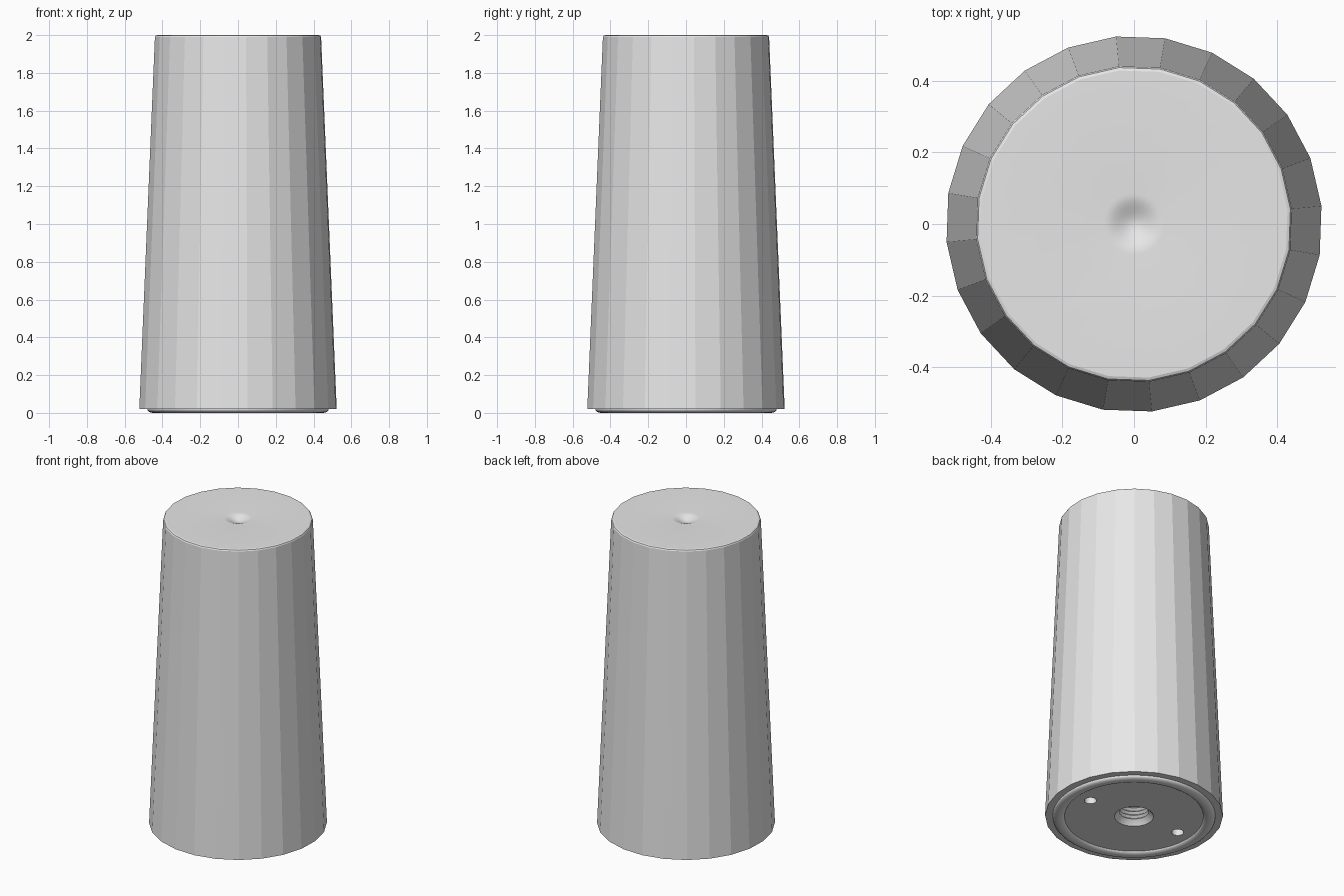
import bpy, bmesh
from math import pi, cos, sin, radians
from mathutils import Matrix

cube = bpy.data.objects.get("Cube")
if cube:
    bpy.data.objects.remove(cube)

grey = bpy.data.materials.new("plain grey")
grey.use_nodes = True
grey.diffuse_color = (0.8, 0.8, 0.8, 1)
grey.node_tree.nodes["Principled BSDF"].inputs["Base Color"].default_value = (0.8, 0.8, 0.8, 1)


def activate(obj):
    bpy.ops.object.select_all(action="DESELECT")
    obj.select_set(True)
    bpy.context.view_layer.objects.active = obj


def lathe(name, profile, sides, turn=0.0):
    """Revolve a list of (radius, height) points around z."""
    bm = bmesh.new()
    verts = [bm.verts.new((r, 0, z)) for r, z in profile]
    edges = [bm.edges.new(pair) for pair in zip(verts, verts[1:])]
    bmesh.ops.spin(bm, geom=verts + edges, cent=(0, 0, 0), axis=(0, 0, 1),
                   angle=2 * pi, steps=sides, use_duplicate=False)
    bmesh.ops.remove_doubles(bm, verts=bm.verts[:], dist=0.0005)
    bmesh.ops.recalc_face_normals(bm, faces=bm.faces[:])
    bm.transform(Matrix.Rotation(turn, 4, "Z"))
    mesh = bpy.data.meshes.new(name)
    bm.to_mesh(mesh)
    bm.free()
    mesh.materials.append(grey)
    obj = bpy.data.objects.new(name, mesh)
    bpy.context.collection.objects.link(obj)
    return obj


# Tapered faceted body with a softly dished centre on top
dish_r, dish_depth, steps = 0.085, 0.025, 8
dish = [(dish_r * i / steps, 2 - dish_depth * (0.5 + 0.5 * cos(pi * i / steps)))
        for i in range(steps + 1)]
wall = [(0.43, 2.0), (0.438, 1.997), (0.442, 1.99), (0.525, 0.02), (0.46, 0.02)]
body = lathe("tapered_body", dish + wall, 24, radians(5.5))
activate(body)
bpy.ops.object.shade_smooth_by_angle(angle=radians(14))

# Base plug: rounded bead around a flat disc with a threaded centre hole
bead = [(0.445 + 0.035 * cos(a), 0.018 - 0.018 * sin(a))
        for a in (pi * i / 12 for i in range(13))]
thread = []
for i in range(8):
    z = 0.035 + 0.025 * i
    thread += [(0.1, z), (0.085, z + 0.0125)]
plug = ([(0, 0.3), (0.2, 0.3), (0.2, 0.1), (0.45, 0.1), (0.48, 0.03)] + bead
        + [(0.41, 0.015), (0.115, 0.015)] + thread + [(0.085, 0.25), (0, 0.25)])
base = lathe("base_plug", plug, 72)

# Two small blind holes in the disc
for side in (0, pi):
    angle = radians(176) + side
    bpy.ops.mesh.primitive_cylinder_add(
        vertices=24, radius=0.036, depth=0.1,
        location=(0.318 * cos(angle), 0.318 * sin(angle), 0.015))
    cutter = bpy.context.object
    cutter.name = "hole_cutter"
    cutter.hide_render = True
    cutter.data.materials.append(grey)
    activate(base)
    cut = base.modifiers.new("hole", "BOOLEAN")
    cut.operation = "DIFFERENCE"
    cut.solver = "EXACT"
    cut.object = cutter
    bpy.ops.object.modifier_apply(modifier=cut.name)
    bpy.data.objects.remove(cutter)

activate(base)
bpy.ops.object.shade_smooth_by_angle(angle=radians(35))
